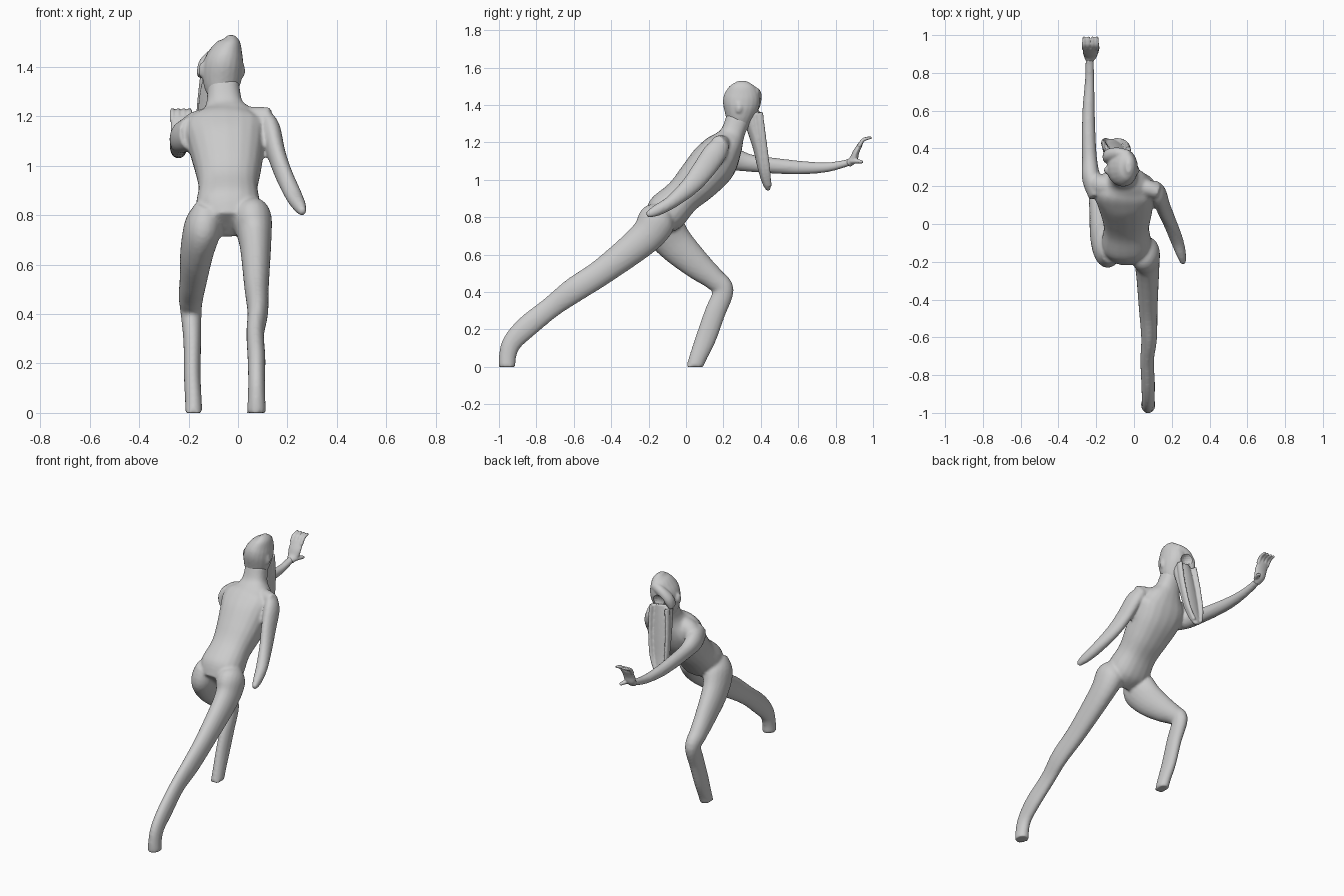
import bpy, bmesh, math
from mathutils import Vector

SIDES = 20


def spline(pts, steps=5):
    """Catmull-Rom through rows of (x, y, z, half width, half depth)."""
    out, n = [], len(pts)
    for i in range(n - 1):
        p = [pts[max(0, min(n - 1, j))] for j in (i - 1, i, i + 1, i + 2)]
        for s in range(steps):
            t = s / steps
            out.append([0.5 * (2*b + (c - a)*t + (2*a - 5*b + 4*c - d)*t*t + (3*b - a - 3*c + d)*t**3)
                        for a, b, c, d in zip(*p)])
    return out + [list(pts[-1])]


def loft(bm, pts, power=1.0):
    """Closed tube of oval sections along a path, trimmed flat at the floor."""
    part = bmesh.new()
    rows = spline(pts)
    rings = []
    for i, r in enumerate(rows):
        a, b = rows[max(i - 1, 0)], rows[min(i + 1, len(rows) - 1)]
        t = (Vector(b[:3]) - Vector(a[:3])).normalized()
        side = Vector((1, 0, 0))
        side = (side - side.dot(t) * t).normalized()
        depth = t.cross(side)
        ring = []
        for k in range(SIDES):
            w = 2 * math.pi * k / SIDES
            c, s = math.cos(w), math.sin(w)
            c = math.copysign(abs(c) ** power, c)
            s = math.copysign(abs(s) ** power, s)
            ring.append(part.verts.new(Vector(r[:3]) + side * c * r[3] + depth * s * r[4]))
        rings.append(ring)
    for p, q in zip(rings, rings[1:]):
        for k in range(SIDES):
            j = (k + 1) % SIDES
            part.faces.new((p[k], p[j], q[j], q[k]))
    part.faces.new(rings[0][::-1])
    part.faces.new(rings[-1])
    geom = part.verts[:] + part.edges[:] + part.faces[:]
    bmesh.ops.bisect_plane(part, geom=geom, plane_co=(0, 0, 0), plane_no=(0, 0, -1), clear_outer=True)
    bmesh.ops.holes_fill(part, edges=[e for e in part.edges if e.is_boundary], sides=0)
    bmesh.ops.recalc_face_normals(part, faces=part.faces[:])
    me = bpy.data.meshes.new("tmp")
    part.to_mesh(me)
    part.free()
    bm.from_mesh(me)
    bpy.data.meshes.remove(me)


def finish(bm, name, voxel, smooth=4):
    """Fuse overlapping parts into one smooth skin."""
    me = bpy.data.meshes.new(name)
    bm.to_mesh(me)
    bm.free()
    ob = bpy.data.objects.new(name, me)
    bpy.context.collection.objects.link(ob)
    m = ob.modifiers.new("fuse", 'REMESH')
    m.mode = 'VOXEL'
    m.voxel_size = voxel
    m.use_smooth_shade = True
    s = ob.modifiers.new("soften", 'SMOOTH')
    s.factor = 0.5
    s.iterations = smooth
    return ob


body = bmesh.new()
# torso and neck
loft(body, [(-.04, -.17, .76, .09, .07), (-.04, -.11, .82, .13, .11), (-.04, -.02, .91, .12, .10),
            (-.04, .06, .99, .135, .115), (-.045, .14, 1.08, .155, .125), (-.05, .19, 1.15, .165, .11),
            (-.05, .225, 1.20, .12, .085), (-.055, .25, 1.25, .075, .065), (-.06, .28, 1.33, .065, .065)], .85)
# shoulder bridge
loft(body, [(-.21, .21, 1.13, .05, .06), (-.14, .20, 1.17, .06, .06), (.05, .19, 1.185, .05, .055),
            (.13, .17, 1.185, .04, .05)])
# trailing leg
loft(body, [(.04, -.11, .84, .05, .05), (.055, -.15, .79, .08, .10), (.07, -.22, .69, .065, .09),
            (.075, -.44, .515, .05, .072), (.08, -.6, .41, .042, .068), (.07, -.72, .32, .036, .058),
            (.075, -.85, .215, .036, .06), (.075, -.93, .13, .034, .052), (.075, -.955, .05, .036, .046),
            (.075, -.955, -.03, .042, .045)])
# leading leg
loft(body, [(-.12, -.16, .84, .05, .05), (-.14, -.13, .76, .075, .11), (-.165, -.06, .66, .068, .10),
            (-.18, .06, .545, .056, .078), (-.19, .15, .47, .05, .06), (-.19, .20, .41, .043, .055),
            (-.185, .155, .29, .036, .056), (-.185, .105, .15, .034, .055), (-.18, .06, .04, .034, .046),
            (-.18, .04, -.03, .038, .045)])
# trailing arm
loft(body, [(.10, .20, 1.20, .03, .04), (.13, .16, 1.15, .04, .062), (.155, .09, 1.05, .037, .06),
            (.185, .02, .965, .035, .05), (.225, -.08, .88, .034, .036), (.25, -.16, .835, .026, .03),
            (.262, -.21, .812, .014, .016)])
# reaching arm
loft(body, [(-.19, .15, 1.13, .05, .07), (-.225, .24, 1.115, .05, .065), (-.235, .34, 1.09, .04, .047),
            (-.24, .48, 1.075, .036, .042), (-.24, .62, 1.065, .032, .036), (-.235, .76, 1.068, .025, .026),
            (-.235, .88, 1.095, .022, .018)])
finish(body, "body", .009)

# raised hand with fingers and thumb
hand = bmesh.new()
loft(hand, [(-.235, .865, 1.085, .022, .02), (-.232, .895, 1.11, .036, .022),
            (-.23, .91, 1.15, .042, .017), (-.23, .935, 1.195, .04, .012)])
for k in range(4):
    x = -.265 + k * .023
    loft(hand, [(x, .925, 1.18, .011, .011), (x, .95, 1.215, .011, .01), (x, .992, 1.226, .008, .007)])
loft(hand, [(-.215, .88, 1.1, .014, .014), (-.2, .915, 1.1, .014, .012), (-.19, .945, 1.095, .009, .008)])
finish(hand, "hand", .005, 2)

# head with swept crown
head = bmesh.new()
loft(head, [(-.06, .27, 1.27, .05, .05), (-.065, .285, 1.33, .075, .075), (-.06, .295, 1.40, .082, .098),
            (-.045, .30, 1.455, .068, .095), (-.03, .30, 1.50, .042, .068), (-.03, .30, 1.528, .012, .025)])
# brow rim and cheek
loft(head, [(-.15, .35, 1.36, .018, .03), (-.13, .365, 1.41, .03, .035), (-.08, .375, 1.455, .03, .03),
            (-.03, .36, 1.47, .03, .03)])
# ears
for x in (-.145, .015):
    loft(head, [(x, .28, 1.36, .01, .012), (x, .285, 1.385, .014, .02), (x, .28, 1.415, .008, .012)])
head_ob = finish(head, "head", .007, 3)

# hollow face opening
bpy.ops.mesh.primitive_uv_sphere_add(segments=24, ring_count=14, radius=1, location=(-.085, .425, 1.385))
cut = bpy.context.object
cut.name = "face_cutter"
cut.scale = (.05, .06, .055)
cut.rotation_euler = (0, .2, .3)
cut.hide_render = True
cut.hide_viewport = True
cut.display_type = 'WIRE'
b = head_ob.modifiers.new("face", 'BOOLEAN')
b.operation = 'DIFFERENCE'
b.object = cut

# long hanging beard panel with raised edges
beard = bmesh.new()
loft(beard, [(-.08, .345, 1.36, .06, .05), (-.09, .365, 1.28, .066, .042), (-.10, .39, 1.17, .066, .032),
             (-.11, .41, 1.06, .058, .026), (-.12, .43, .98, .04, .02), (-.125, .442, .945, .018, .01)])
for d in (-1, 1):
    loft(beard, [(-.085 + d*.055, .39, 1.36, .014, .022), (-.095 + d*.06, .41, 1.22, .013, .02),
                 (-.11 + d*.052, .432, 1.06, .012, .018), (-.122 + d*.025, .446, .965, .011, .012)])
finish(beard, "beard", .006, 3)
